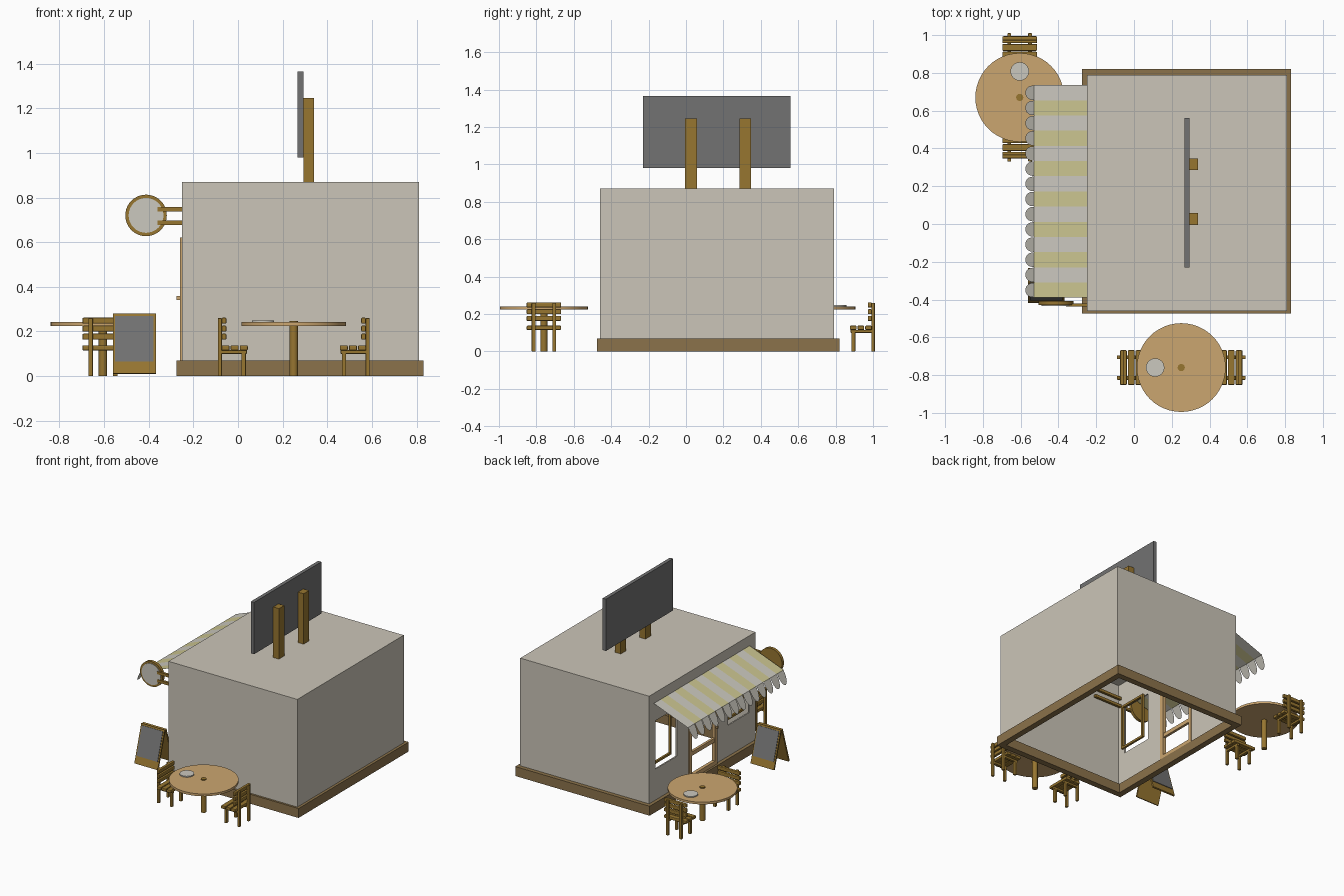
import bpy, bmesh, math
from mathutils import Matrix, Vector

cube = bpy.data.objects.get("Cube")
if cube:
    bpy.data.objects.remove(cube, do_unlink=True)


def material(name, rgb):
    m = bpy.data.materials.new(name)
    m.use_nodes = True
    m.diffuse_color = (*rgb, 1)
    m.node_tree.nodes["Principled BSDF"].inputs["Base Color"].default_value = (*rgb, 1)
    return m


PLASTER = material("plaster", (0.60, 0.56, 0.48))
DARK_WOOD = material("dark wood", (0.26, 0.17, 0.07))
WOOD = material("wood", (0.31, 0.18, 0.03))
TAN = material("tan wood", (0.60, 0.38, 0.16))
SLATE = material("slate", (0.17, 0.17, 0.17))
CLOTH = material("light cloth", (0.60, 0.58, 0.52))
YELLOW = material("yellow cloth", (0.60, 0.56, 0.28))


def finish(name, bm, mats, matrix=None, bevel=0):
    mesh = bpy.data.meshes.new(name)
    bm.to_mesh(mesh)
    bm.free()
    for m in mats:
        mesh.materials.append(m)
    ob = bpy.data.objects.new(name, mesh)
    bpy.context.collection.objects.link(ob)
    if matrix:
        ob.matrix_world = matrix
    if bevel:
        mod = ob.modifiers.new("bevel", 'BEVEL')
        mod.width = bevel
        mod.segments = 2
    return ob


def box(name, x, y, z, mat, matrix=None, bevel=0):
    bm = bmesh.new()
    size = Vector((x[1] - x[0], y[1] - y[0], z[1] - z[0]))
    mid = Vector((x[0] + x[1], y[0] + y[1], z[0] + z[1])) / 2
    bmesh.ops.create_cube(bm, size=1, matrix=Matrix.Translation(mid) @ Matrix.Diagonal((*size, 1)))
    return finish(name, bm, [mat], matrix, bevel)


def cylinder(name, mid, r, depth, mat, matrix=None, along_y=False, segments=40):
    bm = bmesh.new()
    m = Matrix.Translation(mid)
    if along_y:
        m = m @ Matrix.Rotation(math.pi / 2, 4, 'X')
    bmesh.ops.create_cone(bm, cap_ends=True, segments=segments, radius1=r, radius2=r, depth=depth, matrix=m)
    ob = finish(name, bm, [mat], matrix)
    bpy.context.view_layer.objects.active = ob
    bpy.ops.object.select_all(action='DESELECT')
    ob.select_set(True)
    bpy.ops.object.shade_smooth_by_angle()
    return ob


def frame(name, x, y, z, w, mat):
    # Rectangular frame in the facade plane
    for side, (a, b) in {"right": (y[0], y[0] + w), "left": (y[1] - w, y[1])}.items():
        box(f"{name}_{side}", x, (a, b), z, mat)
    for side, (a, b) in {"bottom": (z[0], z[0] + w), "top": (z[1] - w, z[1])}.items():
        box(f"{name}_{side}", x, (y[0] + w, y[1] - w), (a, b), mat)


# Building shell, open underneath
X0, X1, Y0, Y1, ROOF = -0.25, 0.81, -0.46, 0.79, 0.87
shell = box("building", (X0, X1), (Y0, Y1), (0.06, ROOF), PLASTER)
bm = bmesh.new()
bm.from_mesh(shell.data)
bmesh.ops.delete(bm, geom=[f for f in bm.faces if f.normal.z < -0.5], context='FACES')
bm.to_mesh(shell.data)
bm.free()
solid = shell.modifiers.new("walls", 'SOLIDIFY')
solid.thickness = 0.015
solid.offset = -1

# Window and door openings in the facade
MID = (Y0 + Y1) / 2
WINDOWS = {"left": (0.465, 0.715), "right": (2 * MID - 0.715, 2 * MID - 0.465)}
DOOR = (MID - 0.165, MID + 0.165)
openings = [(y, (0.30, 0.66)) for y in WINDOWS.values()] + [(DOOR, (0.04, 0.61))]
cutters = []
for y, z in openings:
    cutter = box("opening_cutter", (X0 - 0.1, X0 + 0.1), y, z, PLASTER)
    cutter.hide_render = True
    cutters.append(cutter)
    mod = shell.modifiers.new("opening", 'BOOLEAN')
    mod.operation = 'DIFFERENCE'
    mod.solver = 'EXACT'
    mod.object = cutter
bpy.context.view_layer.update()
cut_mesh = bpy.data.meshes.new_from_object(shell.evaluated_get(bpy.context.evaluated_depsgraph_get()))
shell.modifiers.clear()
shell.data = cut_mesh
for cutter in cutters:
    bpy.data.objects.remove(cutter, do_unlink=True)

# Plinth ring
BX, BY, RIM = (-0.275, 0.83), (-0.475, 0.82), 0.045
for side, x in {"front": (BX[0], BX[0] + RIM), "back": (BX[1] - RIM, BX[1])}.items():
    box(f"plinth_{side}", x, BY, (0, 0.07), DARK_WOOD)
for side, y in {"right": (BY[0], BY[0] + RIM), "left": (BY[1] - RIM, BY[1])}.items():
    box(f"plinth_{side}", (BX[0] + RIM, BX[1] - RIM), y, (0, 0.07), DARK_WOOD)

# Window frames, door and handle
for side, (a, b) in WINDOWS.items():
    frame(f"window_frame_{side}", (-0.215, -0.20), (a + 0.01, b - 0.01), (0.31, 0.65), 0.016, WOOD)
frame("door", (-0.26, -0.235), DOOR, (0.07, 0.62), 0.03, TAN)
box("door_rail", (-0.257, -0.238), (DOOR[0] + 0.03, DOOR[1] - 0.03), (0.24, 0.27), TAN)
box("door_handle", (-0.275, -0.26), (DOOR[0] + 0.01, DOOR[0] + 0.02), (0.34, 0.36), TAN)

# Striped awning sheet with scalloped edge
STRIPES, A0, A1 = 14, -0.39, 0.735
TOP, LIP, TIP = Vector((-0.25, 0, 0.795)), Vector((-0.53, 0, 0.69)), Vector((-0.575, 0, 0.605))
step = (A1 - A0) / STRIPES
bm = bmesh.new()
scallops = bmesh.new()
for i in range(STRIPES):
    a = A0 + i * step
    rows = [(TOP, a), (LIP, a), (LIP, a + step), (TOP, a + step)]
    face = bm.faces.new([bm.verts.new((p.x, y, p.z)) for p, y in rows])
    face.material_index = (i + 1) % 2
    outline = []
    for k in range(11):
        t = math.pi * k / 10
        p = LIP.lerp(TIP, math.sin(t) ** 0.8 if 0 < k < 10 else 0)
        outline.append(scallops.verts.new((p.x, a + step * (0.5 - 0.48 * math.cos(t)), p.z)))
    scallops.faces.new(outline)
finish("awning", bm, [CLOTH, YELLOW])
finish("awning_scallops", scallops, [CLOTH])

# Roof sign on two posts
box("roof_sign_panel", (0.267, 0.293), (-0.23, 0.56), (0.98, 1.365), SLATE)
for name, y in (("right", -0.005), ("left", 0.285)):
    box(f"roof_sign_post_{name}", (0.293, 0.34), (y, y + 0.063), (ROOF - 0.01, 1.245), WOOD)

# Round hanging sign with bracket bars
cylinder("round_sign", (-0.412, -0.418, 0.72), 0.093, 0.022, WOOD, along_y=True)
cylinder("round_sign_face", (-0.412, -0.43, 0.72), 0.078, 0.006, CLOTH, along_y=True)
for name, z in (("lower", 0.687), ("upper", 0.747)):
    box(f"bracket_bar_{name}", (-0.36, -0.01), (-0.438, -0.42), (z - 0.01, z + 0.01), WOOD)

# Folding pavement board: two leaning leaves
for name, turn in (("front", 0), ("back", math.pi)):
    m = (Matrix.Translation((-0.464, -0.325, 0.277)) @ Matrix.Rotation(turn, 4, 'Z')
         @ Matrix.Rotation(math.radians(-17), 4, 'X'))
    box(f"board_{name}", (-0.096, 0.096), (-0.012, 0), (-0.28, 0), WOOD, m)
    box(f"board_slate_{name}", (-0.086, 0.086), (-0.016, -0.011), (-0.225, -0.012), SLATE, m)


def chair(name, m):
    for y in (-0.055, 0.055):
        w = (y - 0.01, y + 0.01)
        box(f"{name}_back_post", (0.322, 0.34), w, (0, 0.26), WOOD, m, 0.003)
        box(f"{name}_front_leg", (0.215, 0.235), w, (0, 0.115), WOOD, m, 0.003)
        box(f"{name}_seat_rail", (0.21, 0.33), w, (0.1, 0.116), WOOD, m, 0.003)
    for i in range(3):
        x, z = 0.206 + 0.041 * i, 0.163 + 0.036 * i
        box(f"{name}_seat_slat", (x, x + 0.036), (-0.092, 0.092), (0.115, 0.138), WOOD, m, 0.005)
        box(f"{name}_back_slat", (0.302, 0.323), (-0.092, 0.092), (z, z + 0.027), WOOD, m, 0.005)


def cafe_set(name, x, y, turn):
    m = Matrix.Translation((x, y, 0)) @ Matrix.Rotation(turn, 4, 'Z')
    cylinder(f"{name}_top", (0, 0, 0.233), 0.235, 0.017, TAN, m, segments=48)
    cylinder(f"{name}_leg", (0, 0, 0.124), 0.019, 0.248, WOOD, m, segments=20)
    cylinder(f"{name}_plate", (-0.138, 0, 0.245), 0.049, 0.009, CLOTH, m, segments=24)
    chair(f"{name}_chair_a", m)
    chair(f"{name}_chair_b", m @ Matrix.Rotation(math.pi, 4, 'Z'))


# Two outdoor table sets
cafe_set("side_table", 0.25, -0.76, 0)
cafe_set("front_table", -0.605, 0.67, -math.pi / 2)
